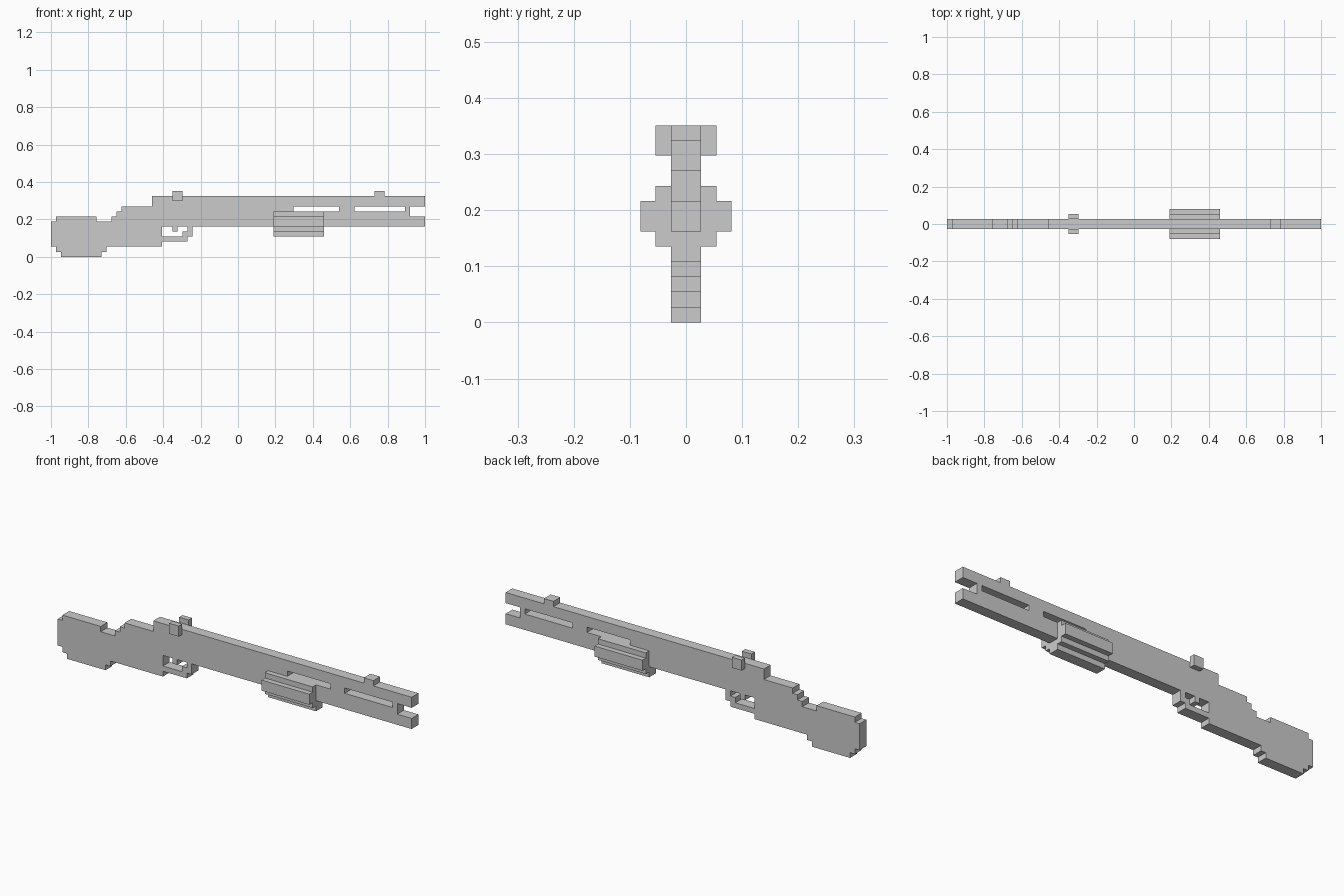
import bpy, bmesh
from math import pi
from mathutils import Matrix, Euler

if "Cube" in bpy.data.objects:
    bpy.data.objects.remove(bpy.data.objects["Cube"])

U = 2 / 74  # one block of the grid-built model
SIDE = Euler((pi / 2, 0, 0)).to_matrix().to_4x4()        # profile in x,z
CROSS = Euler((pi / 2, 0, pi / 2)).to_matrix().to_4x4()  # profile in y,z


def slab(name, loops, depth, frame=SIDE, offset=(0, 0, 0)):
    """Extrude an outline (further loops are holes) by depth, centred."""
    cu = bpy.data.curves.new(name + "_profile", 'CURVE')
    cu.dimensions, cu.fill_mode, cu.extrude = '2D', 'BOTH', depth / 2
    for loop in loops:
        sp = cu.splines.new('POLY')
        sp.points.add(len(loop) - 1)
        for p, (a, b) in zip(sp.points, loop):
            p.co = (a, b, 0, 1)
        sp.use_cyclic_u = True
    tmp = bpy.data.objects.new(name + "_tmp", cu)
    bpy.context.collection.objects.link(tmp)
    bpy.context.view_layer.update()
    me = bpy.data.meshes.new_from_object(
        tmp.evaluated_get(bpy.context.evaluated_depsgraph_get()))
    bpy.data.objects.remove(tmp)
    bm = bmesh.new()
    bm.from_mesh(me)
    bmesh.ops.remove_doubles(bm, verts=bm.verts, dist=1e-4)
    bmesh.ops.transform(bm, verts=bm.verts,
                        matrix=Matrix.Scale(U, 4) @ Matrix.Translation(offset) @ frame)
    bmesh.ops.recalc_face_normals(bm, faces=bm.faces)
    for f in bm.faces:
        f.smooth = False
    bm.to_mesh(me)
    bm.free()
    me.name = name
    ob = bpy.data.objects.new(name, me)
    bpy.context.collection.objects.link(ob)
    return ob


def rect(x0, x1, z0, z1):
    return [(x0, z0), (x1, z0), (x1, z1), (x0, z1)]


# Stepped shoulder stock and grip
slab("stock", [[
    (-37, 2), (-36, 2), (-36, 1), (-35, 1), (-35, 0), (-27, 0), (-27, 1),
    (-26, 1), (-26, 2), (-15, 2), (-15, 6), (-17, 6), (-17, 10), (-23, 10),
    (-23, 9), (-24, 9), (-24, 8), (-25, 8), (-25, 7), (-28, 7), (-28, 8),
    (-36, 8), (-36, 7), (-37, 7)]], 2)

# Receiver, barrel and magazine tube with two slots and a forked muzzle
slab("barrel", [
    [(-17, 6), (37, 6), (37, 8), (34, 8), (34, 10), (37, 10), (37, 12), (-17, 12)],
    rect(11, 20, 9, 10), rect(23, 33, 9, 10)], 2)

# Trigger and its guard
slab("trigger", [rect(-13, -12, 5, 6)], 2)
slab("trigger_guard", [[
    (-15, 3), (-10, 3), (-10, 4), (-9, 4), (-9, 6), (-10, 6), (-10, 5),
    (-11, 5), (-11, 4), (-15, 4)]], 2)

# Pump grip wrapped around the tube
half = [(1, 4), (1, 5), (2, 5), (2, 6), (3, 6), (3, 8), (2, 8), (2, 9), (1, 9), (1, 6)]
slab("pump_grip", [half + [(-y, z) for y, z in reversed(half)]], 10, CROSS, (12, 0, 0))

# Sights
slab("front_sight", [rect(27, 29, 12, 13)], 2)
for side, word in ((-1, "front"), (1, "back")):
    slab("rear_sight_" + word, [rect(-13, -11, 11, 13)], 1, SIDE, (0, 1.5 * side, 0))
